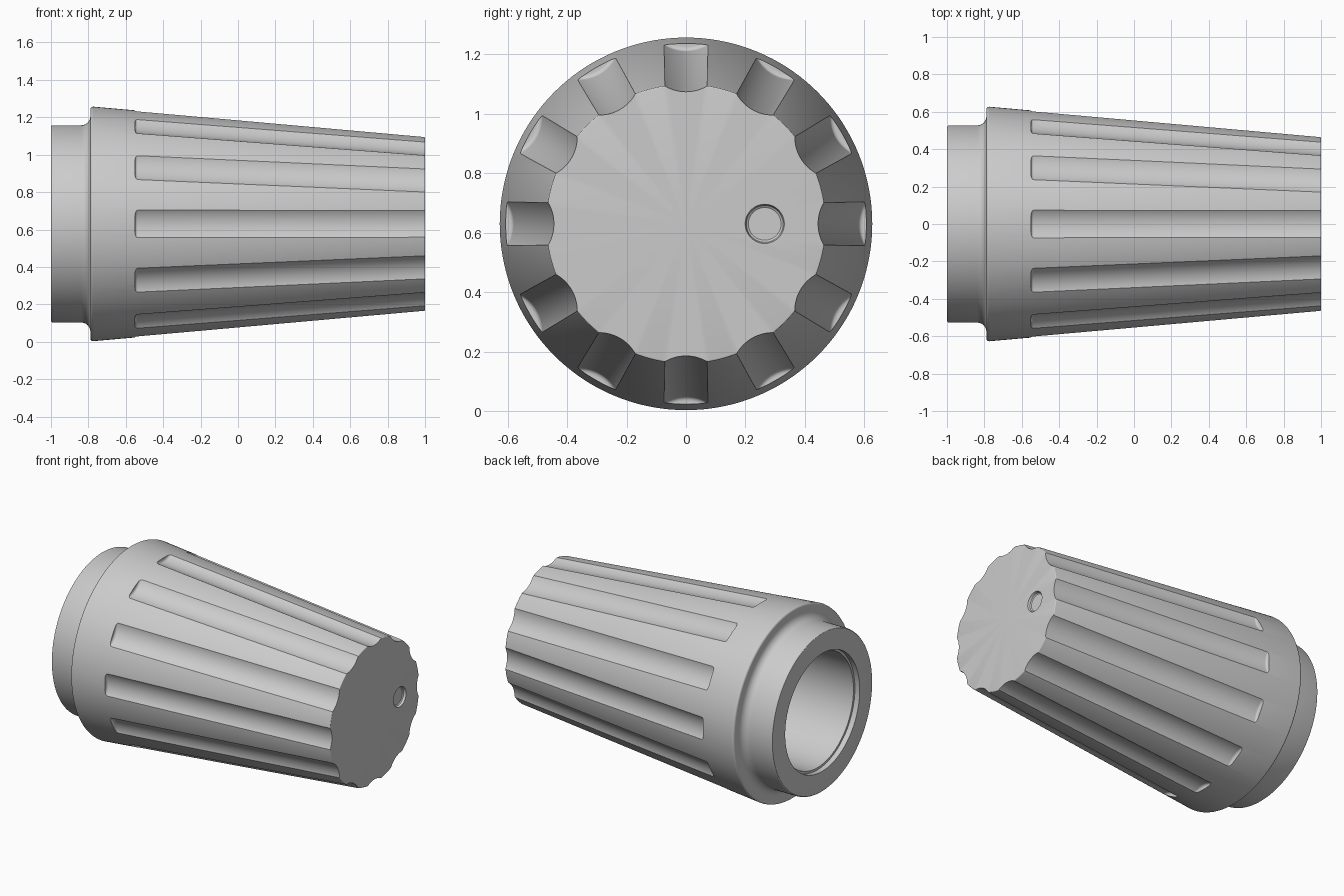
import bpy, bmesh, math
from mathutils import Matrix, Vector

if "Cube" in bpy.data.objects:
    bpy.data.objects.remove(bpy.data.objects["Cube"], do_unlink=True)

AXIS_Z = 0.63
FLUTES = 12

grey = bpy.data.materials.new("matte_grey")
grey.use_nodes = True
grey.diffuse_color = (0.6, 0.6, 0.6, 1)
grey.node_tree.nodes["Principled BSDF"].inputs["Base Color"].default_value = (0.6, 0.6, 0.6, 1)


def lathe(name, profile, steps):
    """Revolve (x, radius) points around the x axis."""
    bm = bmesh.new()
    verts = [bm.verts.new((x, 0, r)) for x, r in profile]
    edges = [bm.edges.new(pair) for pair in zip(verts, verts[1:])]
    bmesh.ops.spin(bm, geom=verts + edges, cent=(0, 0, 0), axis=(1, 0, 0),
                   angle=math.tau, steps=steps, use_merge=True)
    bmesh.ops.remove_doubles(bm, verts=bm.verts, dist=1e-5)
    bmesh.ops.recalc_face_normals(bm, faces=bm.faces)
    mesh = bpy.data.meshes.new(name)
    bm.to_mesh(mesh)
    bm.free()
    mesh.materials.append(grey)
    obj = bpy.data.objects.new(name, mesh)
    bpy.context.collection.objects.link(obj)
    return obj


def arc(cx, cr, radius, start, end, n=6):
    """Points of a fillet in the (x, radius) plane, angles in degrees."""
    angles = [math.radians(start + (end - start) * i / n) for i in range(n + 1)]
    return [(cx + radius * math.cos(a), cr + radius * math.sin(a)) for a in angles]


# Knob body: tapered grip, rear collar with fillet, and stepped bore
profile = [(1, 0)]
profile += arc(0.995, 0.465, 0.005, 0, 85, 3)
profile += arc(-0.775, 0.613, 0.014, 85, 180)
profile += arc(-0.839, 0.577, 0.05, 0, -90)
profile += arc(-0.99, 0.517, 0.01, 90, 180, 3)
profile += [(-1, 0.39), (-0.965, 0.39), (-0.965, 0.375), (0.3, 0.375), (0.3, 0)]
body = lathe("knob_body", profile, 144)
body.location.z = AXIS_Z

# Flute cutters: rounded rods lying parallel to the taper
cutters = []
start, slope, rod = -0.54, -0.0883, 0.14
rod_profile = [(0, 0)] + arc(0.015, rod - 0.015, 0.015, 180, 90, 4) + [(1.7, rod), (1.7, 0)]
tilt = Matrix.Rotation(-math.atan(slope), 4, "Y")
for i in range(FLUTES):
    cutter = lathe("flute_cutter", rod_profile, 96)
    turn = Matrix.Rotation(math.tau * i / FLUTES, 4, "X")
    place = Matrix.Translation(Vector((start, 0, 0.581 + rod)))
    cutter.matrix_world = Matrix.Translation((0, 0, AXIS_Z)) @ turn @ place @ tilt
    cutters.append(cutter)

# Pointer dimple cutter on the end face
dimple = lathe("dimple_cutter", [(0.98, 0)] + arc(0.99, 0.055, 0.01, 180, 270, 1)[:1]
               + [(0.98, 0.055), (0.985, 0.062), (1, 0.066), (1.1, 0.066), (1.1, 0)], 48)
dimple.location = (0, 0.265, AXIS_Z)
cutters.append(dimple)

# Carve the body, then discard the cutters
for cutter in cutters:
    cutter.hide_render = True
    mod = body.modifiers.new("carve", "BOOLEAN")
    mod.operation = "DIFFERENCE"
    mod.solver = "EXACT"
    mod.object = cutter
bpy.context.view_layer.update()
carved = bpy.data.meshes.new_from_object(body.evaluated_get(bpy.context.evaluated_depsgraph_get()))
body.modifiers.clear()
body.data = carved
for cutter in cutters:
    bpy.data.objects.remove(cutter, do_unlink=True)

bpy.ops.object.select_all(action="DESELECT")
body.select_set(True)
bpy.context.view_layer.objects.active = body
bpy.ops.object.shade_smooth_by_angle(angle=math.radians(30))
